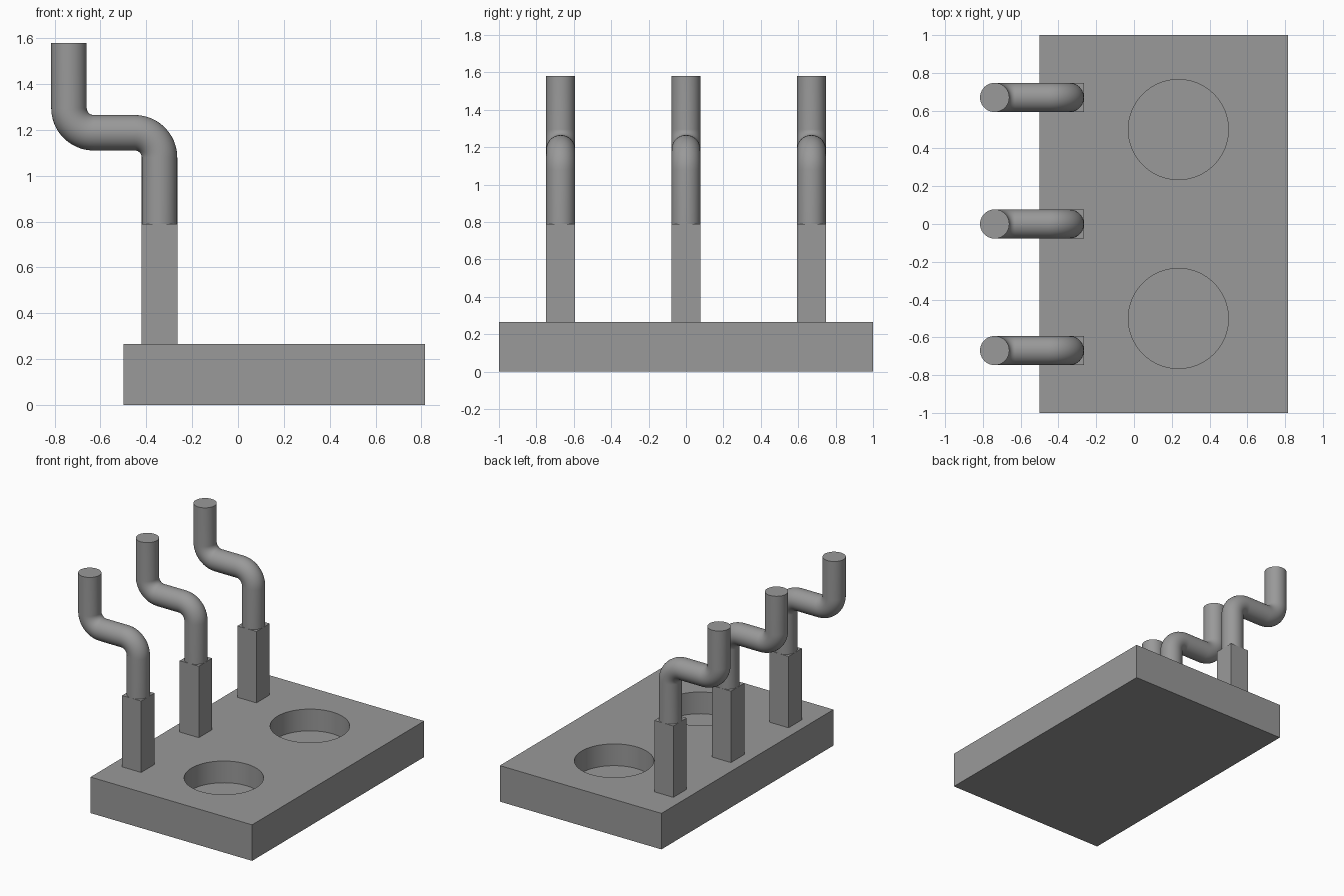
import bpy, bmesh, math
from mathutils import Vector

if "Cube" in bpy.data.objects:
    bpy.data.objects.remove(bpy.data.objects["Cube"])

grey = bpy.data.materials.new("mid grey")
grey.diffuse_color = (0.32, 0.32, 0.32, 1)
grey.use_nodes = True
grey.node_tree.nodes["Principled BSDF"].inputs["Base Color"].default_value = grey.diffuse_color


def finish(name, bm, smooth=False):
    bmesh.ops.recalc_face_normals(bm, faces=bm.faces[:])
    me = bpy.data.meshes.new(name)
    bm.to_mesh(me)
    bm.free()
    me.materials.append(grey)
    ob = bpy.data.objects.new(name, me)
    bpy.context.collection.objects.link(ob)
    if smooth:
        bpy.ops.object.select_all(action='DESELECT')
        ob.select_set(True)
        bpy.context.view_layer.objects.active = ob
        bpy.ops.object.shade_smooth_by_angle(angle=math.radians(35))
    return ob


def box(name, x0, x1, y0, y1, z0, z1):
    bm = bmesh.new()
    bmesh.ops.create_cube(bm, size=1)
    for v in bm.verts:
        v.co = ((x0 + x1) / 2 + v.co.x * (x1 - x0),
                (y0 + y1) / 2 + v.co.y * (y1 - y0),
                (z0 + z1) / 2 + v.co.z * (z1 - z0))
    return finish(name, bm)


# Base slab with two blind round pockets
BASE_H, POCKET_FLOOR = 0.265, 0.105
base = box("base", -0.5, 0.815, -1, 1, 0, BASE_H)
cutters = []
for y in (-0.5, 0.5):
    bm = bmesh.new()
    bmesh.ops.create_cone(bm, cap_ends=True, segments=64, radius1=0.265, radius2=0.265, depth=0.4)
    bmesh.ops.translate(bm, verts=bm.verts[:], vec=(0.235, y, POCKET_FLOOR + 0.2))
    cutter = finish("pocket_cutter", bm)
    cutter.hide_render = True
    cutters.append(cutter)
    mod = base.modifiers.new("pocket", 'BOOLEAN')
    mod.operation, mod.solver, mod.object = 'DIFFERENCE', 'EXACT', cutter
bpy.context.view_layer.objects.active = base
base.select_set(True)
for mod in list(base.modifiers):
    bpy.ops.object.modifier_apply(modifier=mod.name)
for cutter in cutters:
    bpy.data.objects.remove(cutter)
bpy.ops.object.select_all(action='DESELECT')
base.select_set(True)
bpy.context.view_layer.objects.active = base
bpy.ops.object.shade_smooth_by_angle(angle=math.radians(35))

# Pin centre line: up, across to -x, up again, with rounded bends
R, BEND, STEPS, SIDES = 0.0775, 0.108, 12, 40
X_LOW, X_HIGH, Z_MID, Z_POST, Z_TOP = -0.3425, -0.7375, 1.1875, 0.79, 1.58


def pin(name, y):
    path = [(X_LOW, Z_POST, 0)]          # x, z, lean of the tangent from vertical
    for i in range(STEPS + 1):
        a = math.pi / 2 * i / STEPS
        path.append((X_LOW - BEND + BEND * math.cos(a), Z_MID - BEND + BEND * math.sin(a), a))
    for i in range(STEPS + 1):
        a = math.pi / 2 * (1 - i / STEPS)
        path.append((X_HIGH + BEND - BEND * math.cos(a), Z_MID + BEND - BEND * math.sin(a), a))
    path.append((X_HIGH, Z_TOP, 0))

    bm = bmesh.new()
    rings = []
    for x, z, a in path:
        side = Vector((math.cos(a), 0, math.sin(a)))
        ring = []
        for k in range(SIDES):
            t = 2 * math.pi * k / SIDES
            ring.append(bm.verts.new(Vector((x, y, z)) + side * R * math.cos(t)
                                     + Vector((0, R * math.sin(t), 0))))
        rings.append(ring)
    for r0, r1 in zip(rings, rings[1:]):
        for k in range(SIDES):
            n = (k + 1) % SIDES
            bm.faces.new((r0[k], r0[n], r1[n], r1[k]))
    bm.faces.new(rings[0][::-1])
    bm.faces.new(rings[-1])
    finish(name, bm, True)


# Three square posts, each carrying a bent round pin
for label, y in (("front", -0.67), ("middle", 0), ("back", 0.67)):
    box(label + "_post", X_LOW - R, X_LOW + R, y - R, y + R, BASE_H, Z_POST)
    pin(label + "_pin", y)
